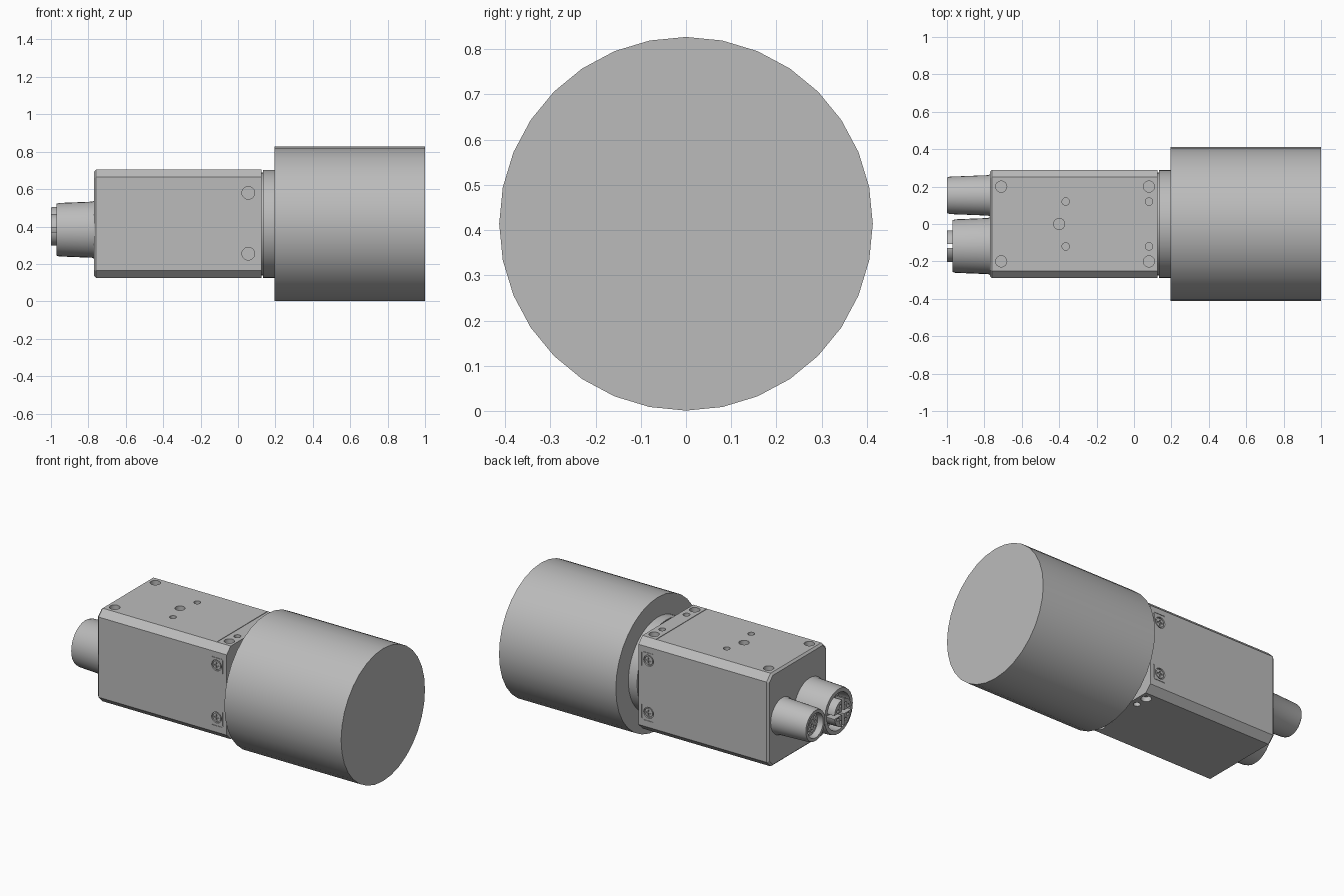
import bpy, bmesh, math
from mathutils import Matrix, Vector

cube = bpy.data.objects.get("Cube")
if cube:
    bpy.data.objects.remove(cube, do_unlink=True)

grey = bpy.data.materials.new("housing_grey")
grey.use_nodes = True
GREY = (0.5, 0.5, 0.5, 1)
grey.diffuse_color = GREY
grey.node_tree.nodes["Principled BSDF"].inputs["Base Color"].default_value = GREY

AXIS_Z = 0.414   # height of the optical axis


def finish(name, bm):
    bmesh.ops.recalc_face_normals(bm, faces=bm.faces[:])
    mesh = bpy.data.meshes.new(name)
    bm.to_mesh(mesh)
    bm.free()
    mesh.materials.append(grey)
    obj = bpy.data.objects.new(name, mesh)
    bpy.context.collection.objects.link(obj)
    return obj


def smooth(obj):
    bpy.ops.object.select_all(action='DESELECT')
    obj.select_set(True)
    bpy.context.view_layer.objects.active = obj
    bpy.ops.object.shade_smooth_by_angle(angle=math.radians(30))


def revolve(name, profile, y, z, sides=32):
    """Spin (x, radius) points about an axis along x; both ends are capped."""
    bm = bmesh.new()
    rings = []
    for x, r in profile:
        rings.append([bm.verts.new((x, y + r * math.cos(a), z + r * math.sin(a)))
                      for a in (math.tau * i / sides for i in range(sides))])
    for a, b in zip(rings, rings[1:]):
        for i in range(sides):
            j = (i + 1) % sides
            bm.faces.new((a[i], a[j], b[j], b[i]))
    bm.faces.new(rings[0])
    bm.faces.new(rings[-1])
    return finish(name, bm)


def add_rod(bm, centre, axis, r, depth, sides=16, r_end=None):
    turn = Vector((0, 0, 1)).rotation_difference(Vector(axis)).to_matrix().to_4x4()
    bmesh.ops.create_cone(bm, cap_ends=True, segments=sides, radius1=r,
                          radius2=r if r_end is None else r_end, depth=depth,
                          matrix=Matrix.Translation(centre) @ turn)


def add_box(bm, centre, size):
    bmesh.ops.create_cube(bm, size=1, matrix=Matrix.Translation(centre)
                          @ Matrix.Diagonal((*size, 1)))


def cut(obj, bm):
    """Subtract the shapes in bm from obj."""
    cutter = finish("cutter", bm)
    cutter.hide_render = True
    mod = obj.modifiers.new("cut", 'BOOLEAN')
    mod.object = cutter
    mod.operation = 'DIFFERENCE'
    mod.solver = 'EXACT'
    bpy.ops.object.select_all(action='DESELECT')
    obj.select_set(True)
    bpy.context.view_layer.objects.active = obj
    bpy.ops.object.modifier_apply(modifier=mod.name)
    bpy.data.objects.remove(cutter, do_unlink=True)


# Lens barrel and the neck that carries it
smooth(revolve("lens_barrel", [(0.195, 0.413), (1.0, 0.413)], 0, AXIS_Z))
smooth(revolve("lens_neck", [(0.1, 0.275), (0.135, 0.275), (0.135, 0.289), (0.2, 0.289)],
               0, AXIS_Z, 48))

# Camera body: box with chamfered long edges and a softened rear rim
H, C = 0.29, 0.04
BACK, FRONT = -0.77, 0.125
bm = bmesh.new()
add_box(bm, ((BACK + FRONT) / 2, 0, AXIS_Z), (FRONT - BACK, 2 * H, 2 * H))
long_edges = [e for e in bm.edges if abs(e.verts[0].co.x - e.verts[1].co.x) > 0.5]
bmesh.ops.bevel(bm, geom=long_edges, offset=C, segments=1, affect='EDGES')
rim = [e for e in bm.edges if all(v.co.x < BACK + 0.001 for v in e.verts)]
bmesh.ops.bevel(bm, geom=rim, offset=0.012, segments=1, affect='EDGES')
body = finish("camera_body", bm)

# Mounting holes in the top and bottom, and the recesses for the side screws
TOP, BOTTOM = AXIS_Z + H, AXIS_Z - H
SCREW_X = 0.055
SCREW_Z = (0.255, 0.58)
bm = bmesh.new()
add_rod(bm, (-0.4, 0, TOP), (0, 0, 1), 0.03, 0.08)
for s in (-1, 1):
    add_rod(bm, (-0.71, s * 0.2, TOP), (0, 0, 1), 0.03, 0.06)
    add_rod(bm, (-0.365, s * 0.12, TOP), (0, 0, 1), 0.02, 0.08)
    for z in (TOP, BOTTOM):
        add_rod(bm, (0.08, s * 0.2, z), (0, 0, 1), 0.03, 0.06)
        add_rod(bm, (0.08, s * 0.12, z), (0, 0, 1), 0.02, 0.08)
    for z in SCREW_Z:
        add_rod(bm, (SCREW_X, s * H, z), (0, 1, 0), 0.034, 0.02, 20)
        # corner bracket grooves around each screw
        side = 1 if z > AXIS_Z else -1
        add_box(bm, (0.06, s * H, z + side * 0.049), (0.07, 0.006, 0.005))
        add_box(bm, (0.1, s * H, z), (0.005, 0.006, 0.085))
cut(body, bm)

# Seam between the top cover and the front plate
bm = bmesh.new()
add_box(bm, (0.03, 0, TOP), (0.004, 0.5, 0.006))
cut(body, bm)
smooth(body)

# Cross-head screws on both sides
for s, side_name in ((-1, "front"), (1, "back")):
    for z, level in zip(SCREW_Z, ("lower", "upper")):
        bm = bmesh.new()
        add_rod(bm, (SCREW_X, s * (H - 0.007), z), (0, 1, 0), 0.027, 0.01, 20)
        screw = finish(f"{side_name}_{level}_screw", bm)
        bm = bmesh.new()
        for size in ((0.034, 0.012, 0.008), (0.008, 0.012, 0.034)):
            add_box(bm, (SCREW_X, s * (H - 0.002), z), size)
            cut(screw, bm)
            bm = bmesh.new()
        bm.free()
        smooth(screw)

# Small connector: tapered sleeve with a recessed, pierced face
SMALL_Y, SMALL_Z = 0.153, 0.405
small = revolve("small_connector",
                [(-0.76, 0.118), (-0.78, 0.108), (-0.985, 0.1), (-1.0, 0.095),
                 (-1.0, 0.076), (-0.965, 0.07)], SMALL_Y, SMALL_Z)
bm = bmesh.new()
for count, ring in ((1, 0), (5, 0.025), (10, 0.05)):
    for i in range(count):
        a = math.tau * i / count
        add_rod(bm, (-0.965, SMALL_Y + ring * math.cos(a), SMALL_Z + ring * math.sin(a)),
                (1, 0, 0), 0.009, 0.04, 8)
cut(small, bm)
smooth(small)

# Large connector: tapered sleeve with a deep socket
LARGE_Y, LARGE_Z = -0.118, 0.383
large = revolve("large_connector",
                [(-0.76, 0.16), (-0.78, 0.15), (-0.955, 0.143), (-0.97, 0.139),
                 (-0.97, 0.115), (-0.9, 0.11)], LARGE_Y, LARGE_Z)
smooth(large)

# Socket insert split into four quadrants, two contact holes in each
insert = revolve("socket_insert", [(-0.89, 0.085), (-1.0, 0.085)], LARGE_Y, LARGE_Z)
for size in ((0.08, 0.022, 0.3), (0.08, 0.3, 0.022)):
    bm = bmesh.new()
    add_box(bm, (-0.98, LARGE_Y, LARGE_Z), size)
    cut(insert, bm)
bm = bmesh.new()
for i in range(8):
    a = math.radians(90 * (i // 2) + (28 if i % 2 else 62))
    add_rod(bm, (-1.0, LARGE_Y + 0.056 * math.cos(a), LARGE_Z + 0.056 * math.sin(a)),
            (1, 0, 0), 0.011, 0.06, 8)
cut(insert, bm)
smooth(insert)
